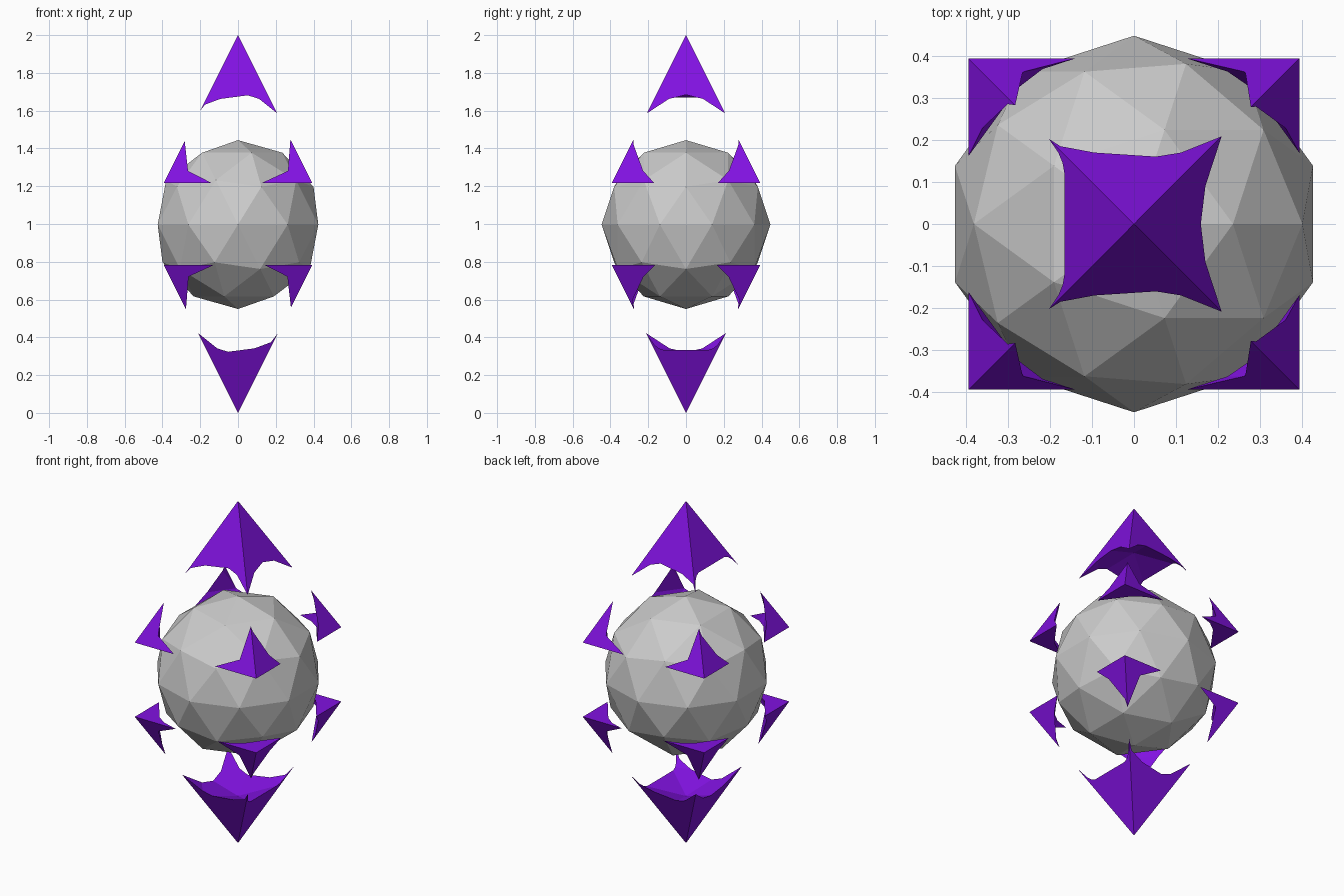
import bpy, math
from mathutils import Matrix

if "Cube" in bpy.data.objects:
    bpy.data.objects.remove(bpy.data.objects["Cube"])

R = 0.447       # sphere radius
HALF = 0.393    # half width of spike base
H = 0.783       # spike height

purple = bpy.data.materials.new("purple")
purple.diffuse_color = (0.22, 0.006, 0.75, 1)
purple.use_nodes = True
purple.node_tree.nodes["Principled BSDF"].inputs["Base Color"].default_value = purple.diffuse_color


def ball(name, z):
    bpy.ops.mesh.primitive_ico_sphere_add(subdivisions=2, radius=R, location=(0, 0, z))
    ob = bpy.context.object
    ob.name = name
    return ob


def spike(name, base_z, cutter_z, flip):
    # four-sided pyramid with its base on z = 0
    bpy.ops.mesh.primitive_cone_add(vertices=4, radius1=HALF * math.sqrt(2), radius2=0, depth=H)
    ob = bpy.context.object
    ob.name = name
    ob.data.transform(Matrix.Translation((0, 0, H / 2)))
    ob.data.transform(Matrix.Rotation(math.pi / 4, 4, 'Z'))
    if flip:
        ob.data.transform(Matrix.Rotation(math.pi, 4, 'X'))
    ob.location.z = base_z
    ob.data.materials.append(purple)
    # ball-shaped hollow leaves the tip and four corner shards
    cutter = ball(name + "_cutter", cutter_z)
    cutter.hide_render = True
    cutter.hide_viewport = True
    cut = ob.modifiers.new("hollow", 'BOOLEAN')
    cut.operation = 'DIFFERENCE'
    cut.solver = 'EXACT'
    cut.object = cutter


# central faceted ball
ball("core_ball", 0.997)

# upper and lower spike shells
spike("upper_spikes", 2 - H, 1.282, False)
spike("lower_spikes", H, 0.722, True)
